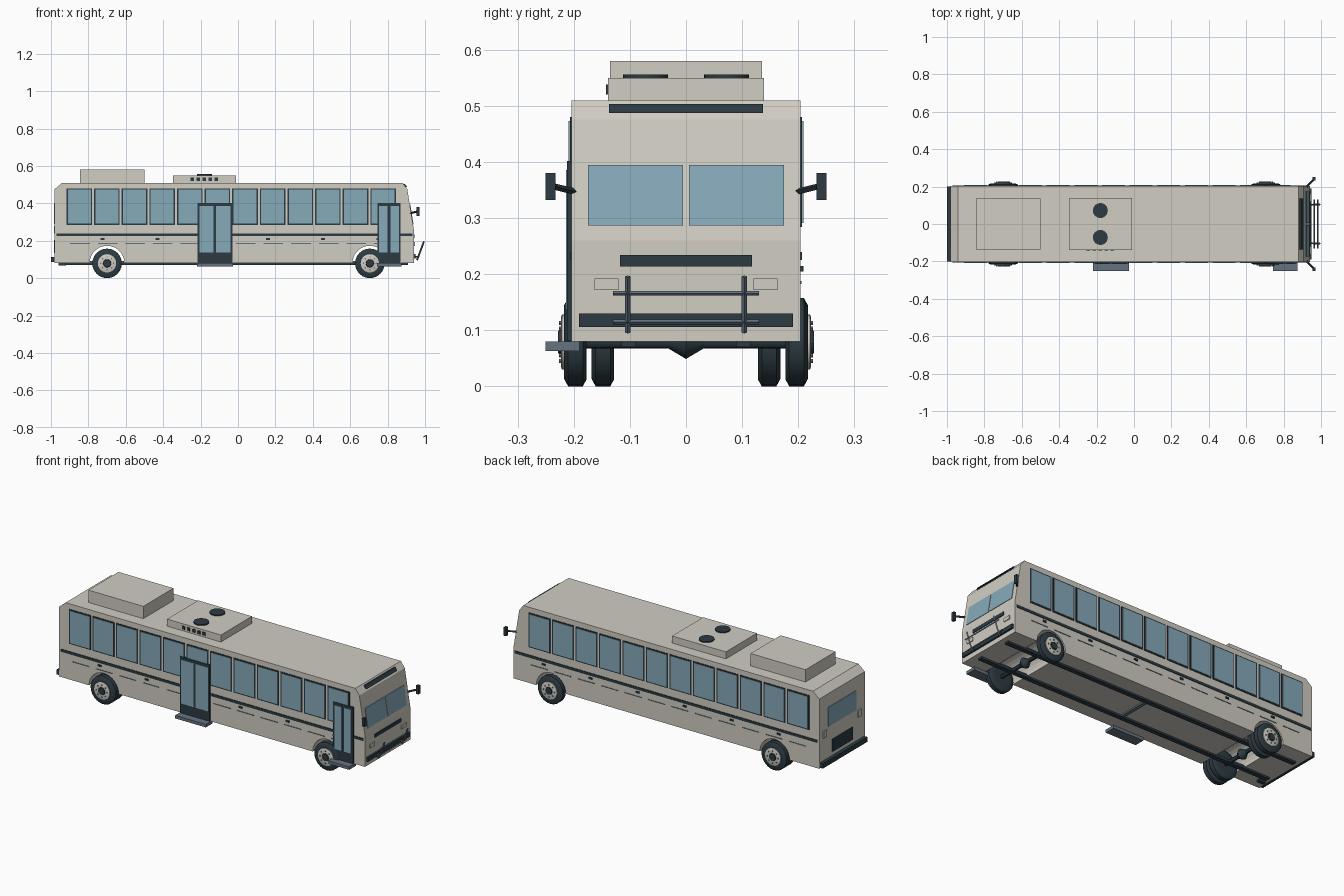
import bpy, bmesh, math
from mathutils import Vector

if "Cube" in bpy.data.objects:
    bpy.data.objects.remove(bpy.data.objects["Cube"], do_unlink=True)


def material(name, rgb):
    m = bpy.data.materials.new(name)
    m.use_nodes = True
    m.diffuse_color = (*rgb, 1)
    m.node_tree.nodes["Principled BSDF"].inputs["Base Color"].default_value = (*rgb, 1)
    return m


CREAM = material("cream_paint", (0.64, 0.61, 0.55))
DARK = material("dark_trim", (0.025, 0.044, 0.055))
GLASS = material("blue_glass", (0.24, 0.40, 0.49))
SLATE = material("slate_metal", (0.13, 0.17, 0.215))


def finish(name, bm, mat, smooth=False):
    bmesh.ops.recalc_face_normals(bm, faces=bm.faces)
    mesh = bpy.data.meshes.new(name)
    bm.to_mesh(mesh)
    bm.free()
    mesh.materials.append(mat)
    ob = bpy.data.objects.new(name, mesh)
    bpy.context.collection.objects.link(ob)
    if smooth:
        bpy.ops.object.select_all(action="DESELECT")
        ob.select_set(True)
        bpy.context.view_layer.objects.active = ob
        bpy.ops.object.shade_smooth_by_angle(angle=math.radians(30))
    return ob


def prism(name, mat, bottom, top):
    """Solid between two matching loops of points."""
    bm = bmesh.new()
    a = [bm.verts.new(p) for p in bottom]
    b = [bm.verts.new(p) for p in top]
    bm.faces.new(a)
    bm.faces.new(b)
    for i in range(len(a)):
        j = (i + 1) % len(a)
        bm.faces.new((a[i], a[j], b[j], b[i]))
    return finish(name, bm, mat)


def box(name, mat, x0, x1, y0, y1, z0, z1):
    ring = [(x0, y0), (x1, y0), (x1, y1), (x0, y1)]
    return prism(name, mat, [(x, y, z0) for x, y in ring], [(x, y, z1) for x, y in ring])


def side_plate(name, mat, side, x0, x1, z0, z1, out):
    """Thin plate on a side wall; side is -1 or 1."""
    ys = sorted((side * (W - 0.003), side * (W + out)))
    return box(name, mat, x0, x1, *ys, z0, z1)


def lathe(name, mat, center, profile, axis="Y", seg=24):
    """Spin (offset, radius) pairs around an axis through center."""
    bm = bmesh.new()
    rings = []
    for off, r in profile:
        ring = []
        for k in range(seg):
            a = math.tau * k / seg
            u, v = r * math.cos(a), r * math.sin(a)
            p = Vector((u, off, v)) if axis == "Y" else Vector((u, v, off))
            ring.append(bm.verts.new(Vector(center) + p))
        rings.append(ring)
    bm.faces.new(rings[0])
    bm.faces.new(rings[-1])
    for a, b in zip(rings, rings[1:]):
        for k in range(seg):
            j = (k + 1) % seg
            bm.faces.new((a[k], a[j], b[j], b[k]))
    return finish(name, bm, mat, True)


def rod(name, mat, start, end, r):
    """Square bar between two points."""
    s, e = Vector(start), Vector(end)
    d = (e - s).normalized()
    u = d.orthogonal().normalized() * r
    v = d.cross(u)
    ring = [u + v, v - u, -u - v, u - v]
    return prism(name, mat, [s + p for p in ring], [e + p for p in ring])


# Body shell with wheel arches in its side profile
W, FLOOR, ROOF = 0.204, 0.08, 0.51
REAR = -0.98
AXLES = {"rear": -0.7, "front": 0.705}
WHEEL_R = 0.079
nose = [(0.94, FLOOR), (0.94, 0.26), (0.905, 0.476), (0.88, ROOF)]
outline = [(REAR, FLOOR)]
for ax in AXLES.values():
    for i in range(17):
        t = math.pi * (1 - i / 16)
        outline.append((ax + 0.093 * math.cos(t), FLOOR + 0.093 * math.sin(t)))
outline += nose + [(-0.94, ROOF), (REAR, 0.476)]
prism("body", CREAM, [(x, -W, z) for x, z in outline], [(x, W, z) for x, z in outline])


def nose_x(z):
    for (xa, za), (xb, zb) in zip(nose, nose[1:]):
        if z <= zb:
            return xa + (xb - xa) * (z - za) / (zb - za)
    return nose[-1][0]


def nose_plate(name, mat, y0, y1, z0, z1, out):
    ring = [(y0, z0), (y1, z0), (y1, z1), (y0, z1)]
    return prism(name, mat, [(nose_x(z) - 0.004, y, z) for y, z in ring],
                 [(nose_x(z) + out, y, z) for y, z in ring])


# Side windows, stripe, trim dashes and marker lamps
for s, tag in ((-1, "right"), (1, "left")):
    for i in range(12):
        x = -0.917 + 0.1477 * i
        side_plate(f"window_frame_{tag}_{i}", DARK, s, x, x + 0.137, 0.284, 0.48, 0.003)
        side_plate(f"window_glass_{tag}_{i}", GLASS, s, x + 0.007, x + 0.13, 0.291, 0.473, 0.005)
        side_plate(f"trim_dash_{tag}_{i}", SLATE, s, x + 0.02, x + 0.125, 0.183, 0.188, 0.002)
    side_plate(f"stripe_{tag}", DARK, s, -0.97, 0.932, 0.225, 0.24, 0.003)
    for i in range(6):
        x = -0.725 + 0.295 * i
        side_plate(f"marker_lamp_{tag}_{i}", DARK, s, x - 0.01, x + 0.01, 0.205, 0.215, 0.005)

# Doors with two glazed leaves and a step each
for tag, x0, x1 in (("middle", -0.217, -0.03), ("front", 0.745, 0.87)):
    side_plate(f"{tag}_door_frame", DARK, -1, x0, x1, 0.082, 0.402, 0.008)
    mid = (x0 + x1) / 2
    for k, (a, b) in enumerate(((x0 + 0.01, mid - 0.007), (mid + 0.007, x1 - 0.01))):
        side_plate(f"{tag}_door_glass_{k}", GLASS, -1, a, b, 0.137, 0.386, 0.01)
    box(f"{tag}_door_step", SLATE, x0 - 0.003, x1 + 0.003, -0.25, -0.19, 0.063, 0.08)

# Nose: windscreen, sign, grille, lamps, bumper
for s, tag in ((-1, "right"), (1, "left")):
    def pair(a, b):
        return sorted((s * a, s * b))
    nose_plate(f"windscreen_{tag}", GLASS, *pair(0.005, 0.175), 0.287, 0.395, 0.003)
    nose_plate(f"headlight_{tag}", CREAM, *pair(0.12, 0.163), 0.172, 0.192, 0.005)
    # Mirror on an angled arm
    rod(f"mirror_arm_{tag}", DARK, (0.92, s * 0.197, 0.347), (0.962, s * 0.238, 0.357), 0.004)
    box(f"mirror_{tag}", DARK, 0.955, 0.97, *pair(0.233, 0.25), 0.332, 0.38)
    # Rear lamp
    box(f"rear_lamp_{tag}", CREAM, REAR - 0.005, REAR, *pair(0.14, 0.17), 0.24, 0.28)
    # Bicycle rack upright
    rod(f"rack_upright_{tag}", SLATE, (0.957, s * 0.104, 0.096), (0.994, s * 0.104, 0.196), 0.0035)
    rod(f"rack_bracket_{tag}", SLATE, (0.93, s * 0.104, 0.115), (0.963, s * 0.104, 0.115), 0.003)
nose_plate("destination_sign", DARK, -0.137, 0.137, 0.487, 0.503, 0.008)
nose_plate("front_grille", DARK, -0.118, 0.118, 0.214, 0.234, 0.004)
nose_plate("front_bumper", DARK, -0.191, 0.191, 0.106, 0.13, 0.01)
for z, x in ((0.115, 0.964), (0.166, 0.983)):
    rod("rack_bar", SLATE, (x, -0.13, z), (x, 0.13, z), 0.003)

# Tail: window, engine grille, bumper, exhaust
box("rear_window", GLASS, REAR - 0.004, REAR, -0.125, 0.125, 0.29, 0.4)
box("engine_grille", DARK, REAR - 0.005, REAR, -0.09, 0.09, 0.135, 0.205)
box("rear_bumper", DARK, -1.0, REAR + 0.01, -0.2, 0.2, 0.085, 0.112)
box("exhaust_pipe", DARK, -0.96, -0.92, -0.15, -0.13, 0.068, 0.082)

# Roof units
box("rear_roof_unit", CREAM, -0.845, -0.5, -0.135, 0.135, 0.5, 0.58)
box("middle_roof_unit", CREAM, -0.348, -0.01, -0.139, 0.139, 0.5, 0.55)
for s in (-1, 1):
    lathe("roof_fan", DARK, (-0.18, s * 0.072, 0.55), [(0, 0.04), (0.006, 0.04)], "Z")
for i in range(5):
    x = -0.244 + 0.032 * i
    box(f"roof_vent_{i}", DARK, x - 0.009, x + 0.009, -0.143, -0.135, 0.52, 0.538)

# Chassis rails and cross member
for s in (-1, 1):
    box("chassis_rail", DARK, -0.95, 0.91, s * 0.102 - 0.013, s * 0.102 + 0.013, 0.07, 0.084)
box("cross_member", SLATE, -0.01, 0.01, -0.1, 0.1, 0.072, 0.082)

# Axles and wheels, doubled at the rear
TYRE = [(-0.02, 0.045), (-0.02, 0.066), (-0.013, WHEEL_R), (0.013, WHEEL_R),
        (0.02, 0.066), (0.02, 0.045)]
for tag, ax in AXLES.items():
    lathe(f"{tag}_axle", DARK, (ax, 0, WHEEL_R), [(-0.19, 0.011), (0.19, 0.011)], seg=12)
    lathe(f"{tag}_differential", DARK, (ax, 0, WHEEL_R),
          [(-0.037, 0.008), (0, 0.03), (0.037, 0.008)], seg=12)
    for s in (-1, 1):
        box(f"{tag}_spring", SLATE, ax - 0.09, ax + 0.09, s * 0.102 - 0.008,
            s * 0.102 + 0.008, 0.084, 0.092)
        lathe(f"{tag}_tyre", DARK, (ax, s * 0.197, WHEEL_R), TYRE)
        if tag == "rear":
            lathe("rear_inner_tyre", DARK, (ax, s * 0.148, WHEEL_R), TYRE)
        lathe(f"{tag}_rim", CREAM, (ax, s * 0.217, WHEEL_R),
              [(-s * 0.005, 0.049), (s * 0.004, 0.049), (s * 0.006, 0.044)])
        lathe(f"{tag}_hub", DARK, (ax, s * 0.222, WHEEL_R),
              [(-s * 0.004, 0.024), (s * 0.006, 0.02)], seg=12)
        for k in range(8):
            a = math.tau * k / 8
            lathe(f"{tag}_wheel_nut", SLATE,
                  (ax + 0.034 * math.cos(a), s * 0.222, WHEEL_R + 0.034 * math.sin(a)),
                  [(-s * 0.002, 0.004), (s * 0.004, 0.004)], seg=6)
